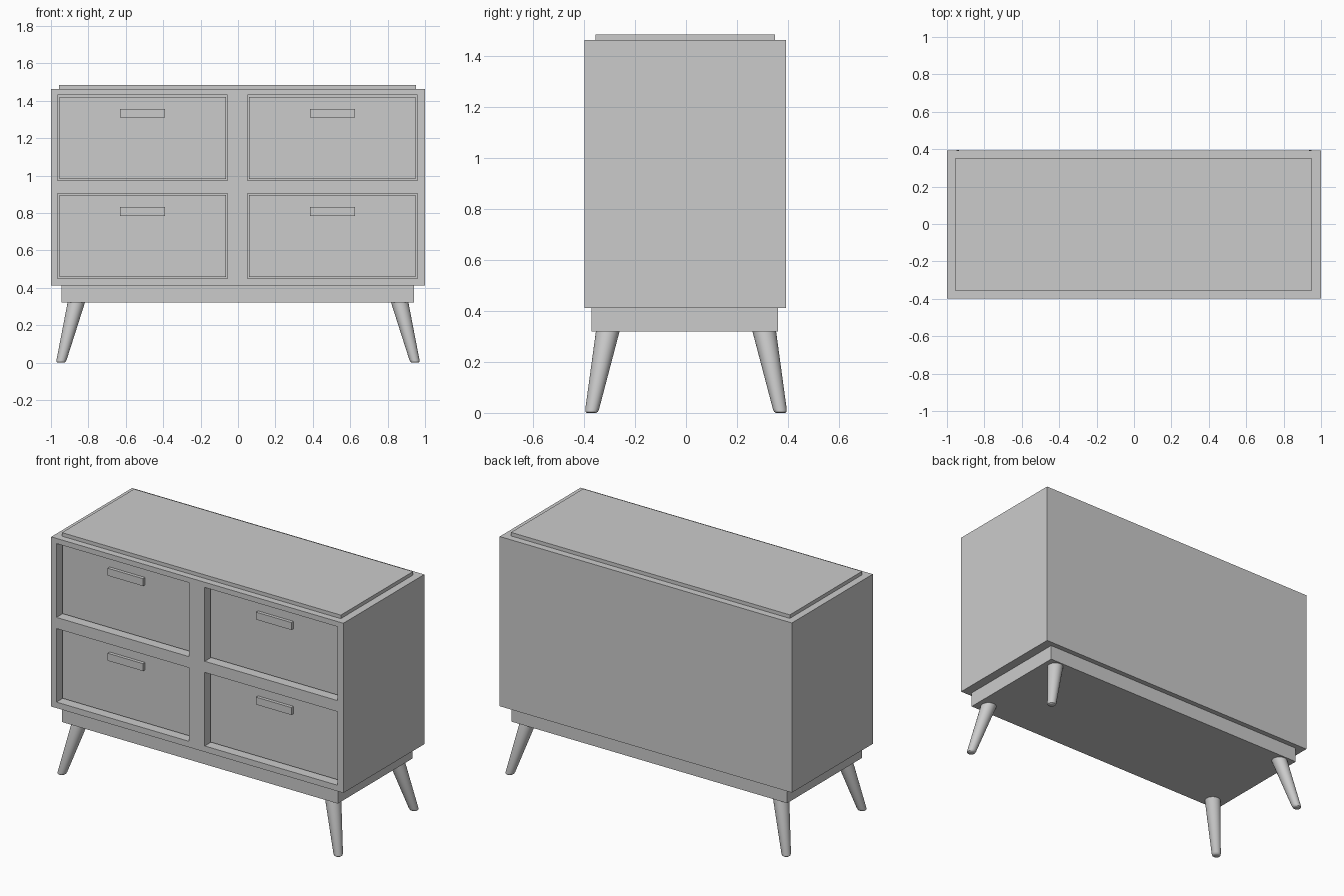
import bpy, bmesh, math
from mathutils import Vector

if "Cube" in bpy.data.objects:
    bpy.data.objects.remove(bpy.data.objects["Cube"])


def finish(bm, name):
    bmesh.ops.recalc_face_normals(bm, faces=bm.faces)
    mesh = bpy.data.meshes.new(name)
    bm.to_mesh(mesh)
    bm.free()
    ob = bpy.data.objects.new(name, mesh)
    bpy.context.collection.objects.link(ob)
    return ob


def box(name, x, y, z):
    bm = bmesh.new()
    bmesh.ops.create_cube(bm, size=1)
    for v in bm.verts:
        v.co = Vector([(r[0] + r[1]) / 2 + c * (r[1] - r[0]) for c, r in zip(v.co, (x, y, z))])
    return finish(bm, name)


FRONT, BACK = -0.398, 0.393
RECESS, GAP = 0.045, 0.009
COLUMNS = {"left": (-0.964, -0.056), "right": (0.051, 0.959)}
ROWS = {"upper": (0.973, 1.43), "lower": (0.449, 0.904)}

# Cabinet body, plinth and raised top panel
body = box("cabinet_body", (-1, 1), (FRONT, BACK), (0.412, 1.462))
box("base_plinth", (-0.945, 0.942), (-0.37, 0.361), (0.32, 0.42))
box("top_panel", (-0.956, 0.953), (-0.356, 0.35), (1.455, 1.484))

# Drawer openings, recessed drawers and handles
for row, z in ROWS.items():
    for col, x in COLUMNS.items():
        cutter = box("opening_cutter", x, (FRONT - 0.1, 0.32), z)
        cutter.hide_render = True
        cut = body.modifiers.new("opening", 'BOOLEAN')
        cut.operation = 'DIFFERENCE'
        cut.solver = 'EXACT'
        cut.object = cutter
        bpy.context.view_layer.objects.active = body
        bpy.ops.object.modifier_apply(modifier=cut.name)
        bpy.data.objects.remove(cutter)

        face_y = FRONT + RECESS
        box(f"{row}_{col}_drawer", (x[0] + GAP, x[1] - GAP), (face_y, 0.3),
            (z[0] + GAP, z[1] - GAP))
        mid = (x[0] + x[1]) / 2
        top = z[1] - 0.073
        box(f"{row}_{col}_handle", (mid - 0.121, mid + 0.121),
            (face_y - 0.02, face_y + 0.005), (top - 0.046, top))


# Splayed tapered legs with softened feet
def leg(name, sx, sy, sides=32):
    bm = bmesh.new()
    top, foot = Vector((0.865, 0.307)), Vector((0.947, 0.371))
    rings = []
    for z, r in ((0, 0.018), (0.004, 0.024), (0.014, 0.027), (0.33, 0.047)):
        c = foot.lerp(top, z / 0.32)
        rings.append([bm.verts.new((sx * c.x + r * math.cos(2 * math.pi * i / sides),
                                    sy * c.y + r * math.sin(2 * math.pi * i / sides), z))
                      for i in range(sides)])
    for a, b in zip(rings, rings[1:]):
        for i in range(sides):
            j = (i + 1) % sides
            bm.faces.new((a[i], a[j], b[j], b[i]))
    bm.faces.new(rings[0])
    bm.faces.new(rings[-1])
    ob = finish(bm, name)
    bpy.ops.object.select_all(action='DESELECT')
    ob.select_set(True)
    bpy.context.view_layer.objects.active = ob
    bpy.ops.object.shade_smooth_by_angle(angle=math.radians(40))


for sx, side in ((-1, "left"), (1, "right")):
    for sy, end in ((-1, "front"), (1, "back")):
        leg(f"{end}_{side}_leg", sx, sy)
